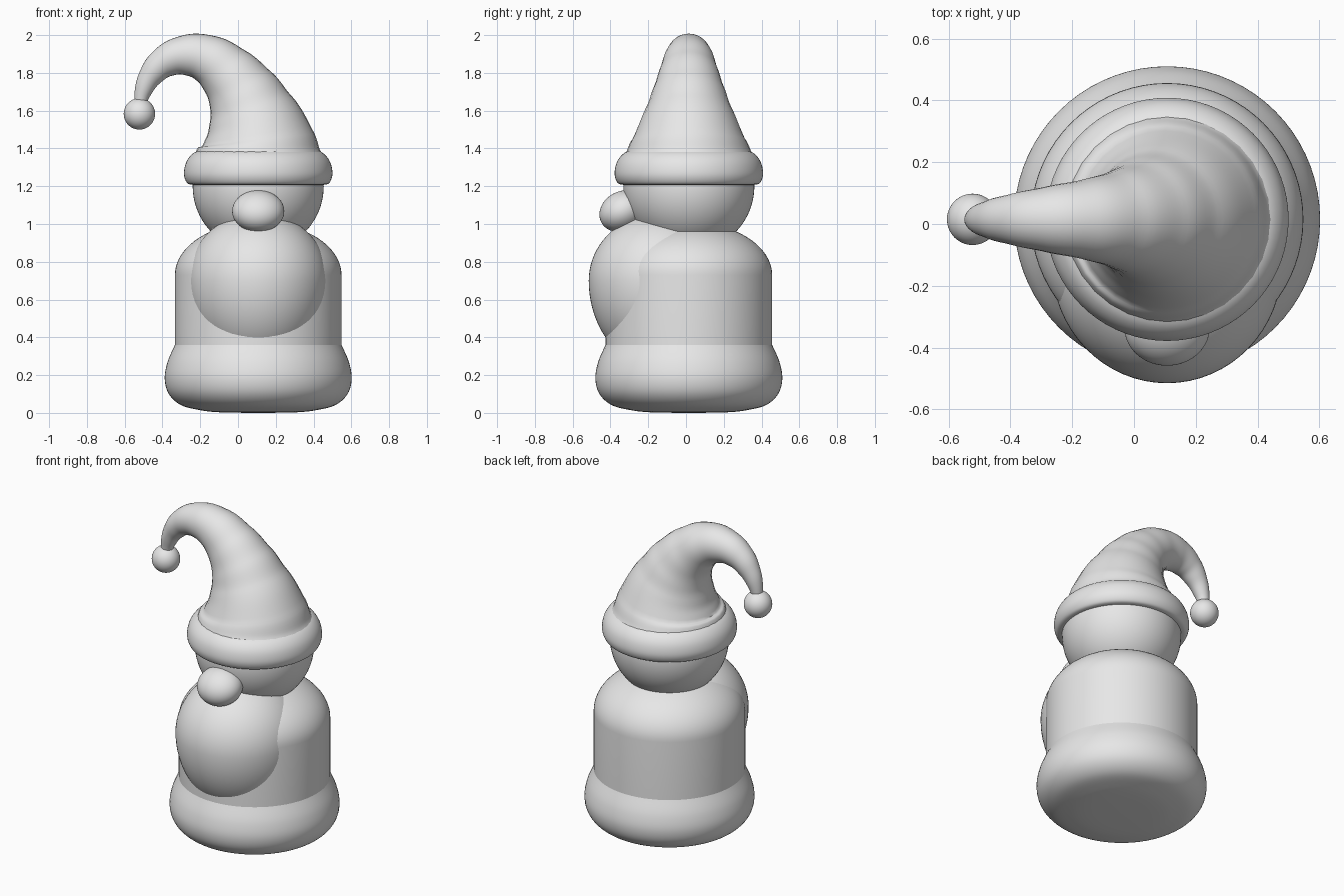
import bpy, bmesh, math
from mathutils import Vector

cube = bpy.data.objects.get("Cube")
if cube:
    bpy.data.objects.remove(cube, do_unlink=True)

CX, CY = 0.107, 0.015  # upright axis of the figure

clay = bpy.data.materials.new("light_grey")
clay.use_nodes = True
clay.diffuse_color = (0.8, 0.8, 0.8, 1)
for node in clay.node_tree.nodes:
    if node.type == 'BSDF_PRINCIPLED':
        node.inputs["Base Color"].default_value = clay.diffuse_color


def select_only(obj):
    bpy.ops.object.select_all(action='DESELECT')
    obj.select_set(True)
    bpy.context.view_layer.objects.active = obj


def finish(name, bm, location):
    """Turn a bmesh into a smooth, coloured object."""
    bmesh.ops.recalc_face_normals(bm, faces=bm.faces)
    mesh = bpy.data.meshes.new(name)
    bm.to_mesh(mesh)
    bm.free()
    mesh.materials.append(clay)
    obj = bpy.data.objects.new(name, mesh)
    obj.location = location
    bpy.context.collection.objects.link(obj)
    select_only(obj)
    bpy.ops.object.shade_smooth_by_angle(angle=math.radians(40))
    return obj


def smooth_path(points, steps=6):
    """Catmull-Rom curve through (radius, height) points."""
    p = [Vector(q) for q in points]
    p = [p[0]] + p + [p[-1]]
    out = []
    for a, b, c, d in zip(p, p[1:], p[2:], p[3:]):
        for i in range(steps):
            t = i / steps
            out.append(b + (c - a) * t / 2
                       + (2 * a - 5 * b + 4 * c - d) * t ** 2 / 2
                       + (3 * b - a - 3 * c + d) * t ** 3 / 2)
    return out + [p[-1]]


def lathe(name, profile, segments=72):
    bm = bmesh.new()
    verts = [bm.verts.new((max(r, 0), 0, z)) for r, z in profile]
    edges = [bm.edges.new(pair) for pair in zip(verts, verts[1:])]
    bmesh.ops.spin(bm, geom=verts + edges, cent=(0, 0, 0), axis=(0, 0, 1),
                   angle=math.tau, steps=segments)
    bmesh.ops.remove_doubles(bm, verts=bm.verts, dist=0.0001)
    return finish(name, bm, (CX, CY, 0))


def ellipsoid(name, location, size, lower=None, tilt=0):
    """Ellipsoid whose lower half may have its own height."""
    bm = bmesh.new()
    bmesh.ops.create_uvsphere(bm, u_segments=64, v_segments=40, radius=1)
    for v in bm.verts:
        height = lower if lower and v.co.z < 0 else size[2]
        v.co = (v.co.x * size[0], v.co.y * size[1], v.co.z * height)
    obj = finish(name, bm, location)
    obj.rotation_euler.x = math.radians(tilt)
    return obj


# Rounded coat hem that the figure stands on
lathe("coat_hem", smooth_path([
    (0, 0), (0.2, 0.003), (0.31, 0.015), (0.41, 0.042), (0.473, 0.1),
    (0.495, 0.18), (0.48, 0.27), (0.441, 0.36)]))

# Straight coat with domed shoulders
dome = [(0.441 * math.cos(a), 0.73 + 0.28 * math.sin(a))
        for a in (math.pi / 2 * i / 20 for i in range(21))]
lathe("coat", [(0.441, 0.3)] + dome)

# Head, beard and nose
ellipsoid("head", (CX, CY, 1.2), (0.347, 0.347, 0.347))
ellipsoid("beard", (CX, -0.13, 0.7), (0.373, 0.385, 0.36), lower=0.47)
ellipsoid("nose", (CX, -0.335, 1.068), (0.138, 0.128, 0.105), tilt=28)

# Hat brim
lathe("hat_brim", [(0, 1.207)] + smooth_path([
    (0.34, 1.207), (0.375, 1.216), (0.393, 1.262), (0.382, 1.325),
    (0.347, 1.372), (0.29, 1.4)]))

# Hat: tapered tube that curls over to the right; (x, z, radius)
hat_path = [
    (0.107, 1.29, 0.37), (0.107, 1.37, 0.337), (0.103, 1.455, 0.295),
    (0.067, 1.595, 0.234), (0.015, 1.705, 0.19), (-0.06, 1.8, 0.156),
    (-0.16, 1.872, 0.13), (-0.28, 1.893, 0.107), (-0.385, 1.86, 0.085),
    (-0.458, 1.79, 0.065), (-0.503, 1.7, 0.045), (-0.522, 1.6, 0.028)]
curve = bpy.data.curves.new("hat", 'CURVE')
curve.dimensions = '3D'
curve.bevel_depth = 1
curve.bevel_resolution = 14
curve.resolution_u = 8
spline = curve.splines.new('BEZIER')
spline.radius_interpolation = 'CARDINAL'
spline.bezier_points.add(len(hat_path) - 1)
for point, (x, z, radius) in zip(spline.bezier_points, hat_path):
    point.co = (x, CY, z)
    point.radius = radius
    point.handle_left_type = point.handle_right_type = 'AUTO'
curve.materials.append(clay)
hat = bpy.data.objects.new("hat", curve)
bpy.context.collection.objects.link(hat)
select_only(hat)
bpy.ops.object.convert(target='MESH')
bpy.ops.object.shade_smooth_by_angle(angle=math.radians(40))

# Bobble on the hat's tip
ellipsoid("bobble", (-0.522, CY, 1.583), (0.083, 0.083, 0.083))
